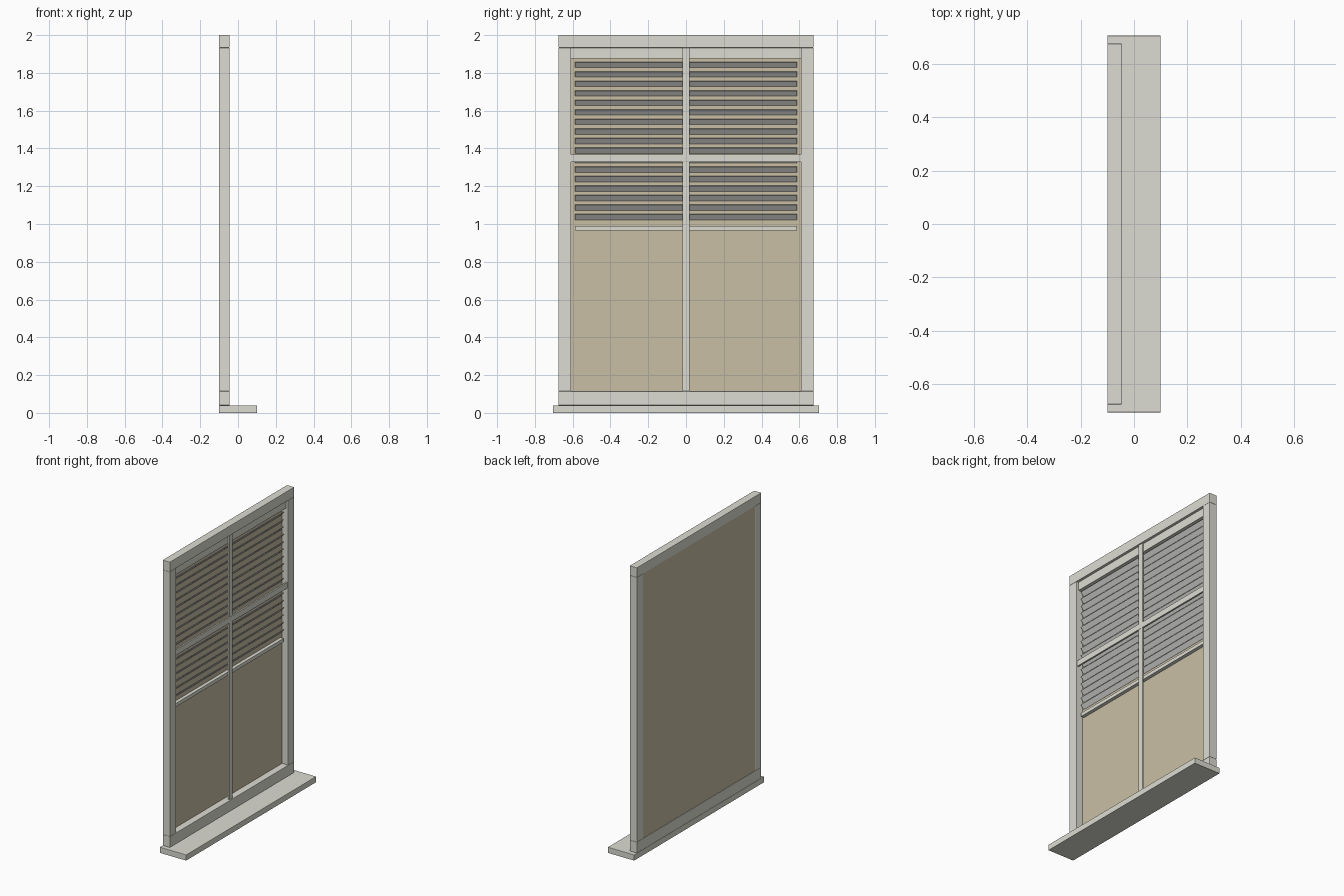
import bpy, math

if "Cube" in bpy.data.objects:
    bpy.data.objects.remove(bpy.data.objects["Cube"])

def material(name, rgb):
    m = bpy.data.materials.new(name)
    m.diffuse_color = (*rgb, 1)
    m.use_nodes = True
    m.node_tree.nodes["Principled BSDF"].inputs["Base Color"].default_value = m.diffuse_color
    return m

CREAM = material("cream_paint", (0.72, 0.72, 0.65))
SLAT = material("pale_grey_slat", (0.72, 0.72, 0.70))
TAN = material("tan_panel", (0.59, 0.52, 0.38))

def box(name, x, y, z, mat, bevel=0.002):
    """Box from (min, max) ranges on each axis, with a fine bevel."""
    bpy.ops.mesh.primitive_cube_add(size=1, location=[sum(r) / 2 for r in (x, y, z)])
    ob = bpy.context.object
    ob.name = name
    ob.scale = [r[1] - r[0] for r in (x, y, z)]
    bpy.ops.object.transform_apply(location=False, rotation=False, scale=True)
    ob.data.materials.append(mat)
    if bevel:
        b = ob.modifiers.new("edge", 'BEVEL')
        b.width, b.segments = bevel, 2
    return ob

# Sill and outer frame
FX = (-0.1, -0.045)
box("sill", (-0.1, 0.1), (-0.705, 0.705), (0, 0.04), CREAM)
box("bottom_rail", FX, (-0.675, 0.675), (0.04, 0.115), CREAM)
box("top_rail", FX, (-0.675, 0.675), (1.933, 2.0), CREAM)
box("left_stile", FX, (-0.675, -0.608), (0.115, 1.933), CREAM)
box("right_stile", FX, (0.608, 0.675), (0.115, 1.933), CREAM)

# Pane behind the blind
box("pane", (-0.097, -0.092), (-0.608, 0.608), (0.115, 1.933), TAN, 0)

# Glazing bars
box("vertical_bar", (-0.062, -0.052), (-0.018, 0.018), (0.115, 1.933), CREAM, 0.001)
box("horizontal_bar", (-0.062, -0.051), (-0.608, 0.608), (1.329, 1.369), CREAM, 0.001)

# Blind: head rail, tilted slats (room-side edge up), bottom bar
box("blind_head_rail", (-0.092, -0.062), (-0.608, 0.608), (1.875, 1.933), CREAM, 0.001)
for i in range(17):
    z = 1.843 - i * 0.0504
    s = box(f"slat_{i + 1}", (-0.094, -0.058), (-0.587, 0.587),
            (z - 0.002, z + 0.002), SLAT, 0)
    s.rotation_euler.y = -math.radians(50)
box("blind_bottom_bar", (-0.088, -0.064), (-0.587, 0.587), (0.965, 0.99), CREAM, 0.001)
